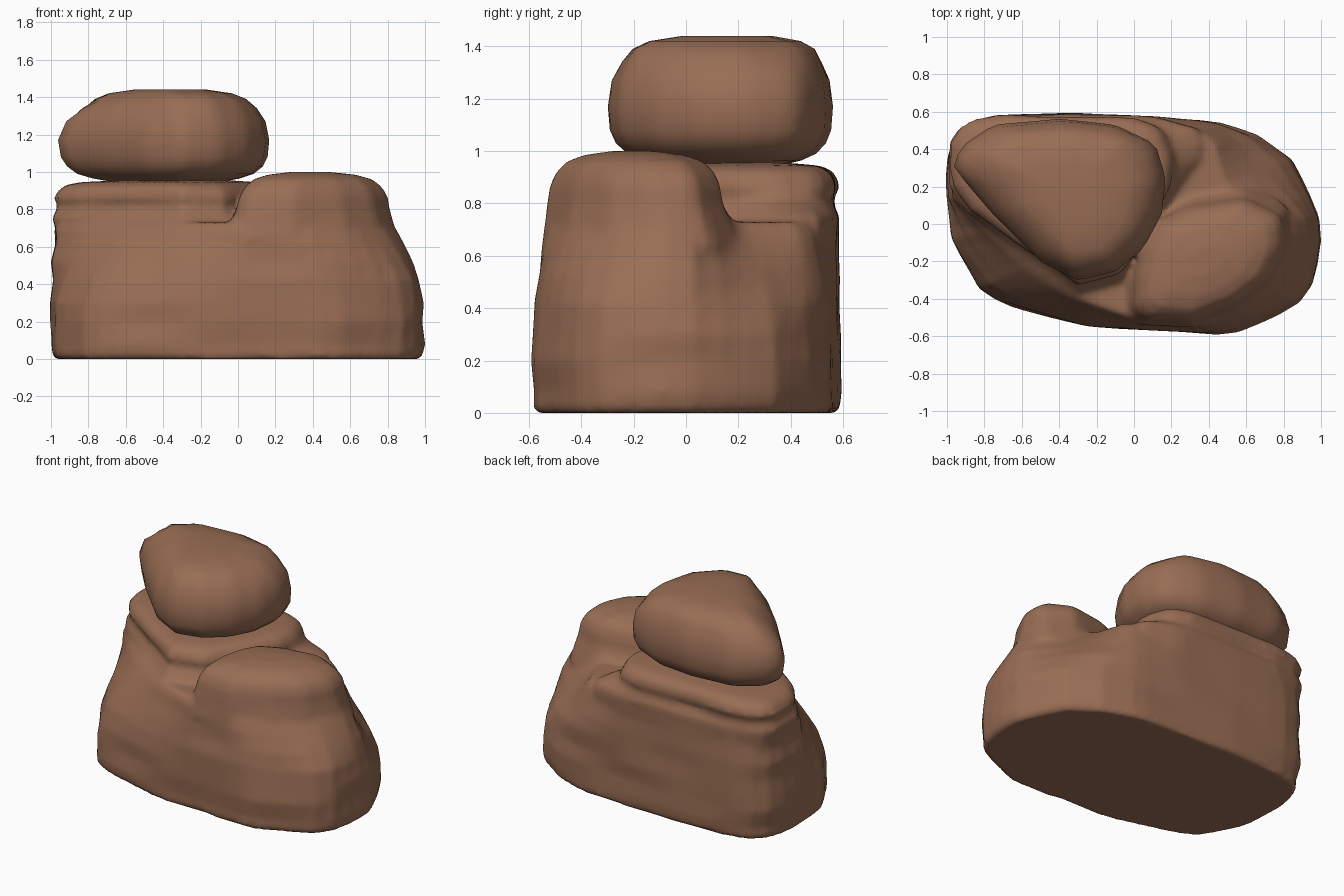
import bpy, bmesh, math
from mathutils import Vector, noise

if "Cube" in bpy.data.objects:
    bpy.data.objects.remove(bpy.data.objects["Cube"])

N = 56  # points around each ring

rock = bpy.data.materials.new("brown rock")
rock.diffuse_color = (0.32, 0.155, 0.09, 1)
rock.use_nodes = True
rock.node_tree.nodes["Principled BSDF"].inputs["Base Color"].default_value = rock.diffuse_color


def radius(outline, c, a):
    """Distance from c to the outline along angle a."""
    dx, dy = math.cos(a), math.sin(a)
    best = 0
    for i, (x1, y1) in enumerate(outline):
        x2, y2 = outline[(i + 1) % len(outline)]
        ex, ey = x2 - x1, y2 - y1
        den = dx * ey - dy * ex
        if abs(den) < 1e-9:
            continue
        px, py = x1 - c[0], y1 - c[1]
        t = (px * ey - py * ex) / den
        u = (px * dy - py * dx) / den
        if t > 0 and -1e-6 <= u <= 1 + 1e-6:
            best = max(best, t)
    return best


def boulder(name, c, low, high, levels, rough):
    """Stack rings blending two outlines; levels are (z, blend, scale)."""
    bm = bmesh.new()
    rings = []
    for z, t, s in levels:
        ring = []
        for i in range(N):
            a = 2 * math.pi * i / N
            r = (radius(low, c, a) * (1 - t) + radius(high, c, a) * t) * s
            x, y = c[0] + r * math.cos(a), c[1] + r * math.sin(a)
            k = 1 + rough * noise.noise(Vector((x * 2, y * 2, z * 8)))
            ring.append(bm.verts.new((c[0] + (x - c[0]) * k, c[1] + (y - c[1]) * k, z)))
        rings.append(ring)
    for a, b in zip(rings, rings[1:]):
        for i in range(N):
            j = (i + 1) % N
            bm.faces.new((a[i], a[j], b[j], b[i]))
    bm.faces.new(rings[0][::-1])
    bm.faces.new(rings[-1])
    me = bpy.data.meshes.new(name)
    bm.to_mesh(me)
    bm.free()
    me.materials.append(rock)
    ob = bpy.data.objects.new(name, me)
    bpy.context.collection.objects.link(ob)
    return ob


def select(obs):
    bpy.ops.object.select_all(action='DESELECT')
    for o in obs:
        o.select_set(True)
    bpy.context.view_layer.objects.active = obs[0]


# Wide base rock
foot = [(-1, .3), (-.98, -.1), (-.82, -.37), (-.65, -.44), (-.25, -.55), (.5, -.59),
        (.75, -.5), (.88, -.44), (.97, -.32), (1, -.15), (1, 0), (.92, .2), (.84, .35),
        (.65, .48), (.43, .55), (-.3, .59), (-.72, .58), (-.93, .53)]
rim = [(-.98, .35), (-.97, .12), (-.6, -.2), (-.3, -.4), (0, -.52), (.35, -.54), (.6, -.44),
       (.78, -.25), (.84, -.08), (.8, .05), (.52, .2), (.44, .46), (.1, .57), (-.7, .58), (-.93, .52)]
base = boulder("base_rock", (-.05, .03), foot, rim,
               [(0, 0, .975), (.02, 0, .99), (.08, 0, .995), (.2, 0, 1), (.3, .1, 1.005), (.42, .25, 1.015),
                (.52, .46, 1.01), (.62, .7, 1), (.69, .9, 1), (.73, 1, .97)], .025)

# Layered ledge under the loose boulder
ledge_low = [(-.97, .45), (-.97, .2), (-.9, .08), (-.6, -.15), (-.3, -.35), (-.05, -.28), (.1, 0),
             (.25, .2), (.38, .35), (.4, .5), (.1, .57), (-.7, .58), (-.91, .54)]
ledge_top = [(-.97, .45), (-.97, .22), (-.88, .08), (-.6, -.13), (-.3, -.33), (-.06, -.26), (.1, 0),
             (.2, .2), (.22, .35), (.15, .52), (0, .57), (-.7, .58), (-.9, .54)]
ledge = boulder("ledge_rock", (-.3, .2), ledge_low, ledge_top,
                [(.5, 0, .95), (.7, 0, 1), (.75, .2, 1.02), (.79, .5, .98), (.82, .8, .97), (.86, 1, 1.01),
                 (.9, 1, .98), (.93, 1, .92), (.945, 1, .8), (.955, 1, .5)], .04)

# Rounded hump at the front right
hump_low = [(-.08, -.3), (0, -.12), (.12, .04), (.3, .18), (.55, .24), (.82, .1), (.86, -.1),
            (.77, -.3), (.58, -.46), (.3, -.55), (.02, -.54), (-.06, -.46)]
hump_top = [(.0, -.3), (.04, -.12), (.12, .02), (.3, .1), (.6, .14), (.8, .04), (.81, -.12),
            (.72, -.3), (.55, -.43), (.3, -.53), (.05, -.51), (0, -.45)]
hump = boulder("hump_rock", (.38, -.2), hump_low, hump_top,
               [(.5, 0, .97), (.64, 0, 1), (.72, .4, 1), (.8, .9, 1), (.87, 1, .98), (.92, 1, .91), (.96, 1, .79),
                (.985, 1, .58), (1, 1, .25)], .02)

# Fuse base, ledge and hump into one weathered surface
select([base, ledge, hump])
bpy.ops.object.join()
base.name = "base_rock"
m = base.modifiers.new("fuse", 'REMESH')
m.mode = 'VOXEL'
m.voxel_size = .02
m.use_smooth_shade = True
m = base.modifiers.new("weather", 'SMOOTH')
m.factor = .5
m.iterations = 4

# Loose boulder on top
loose = [(-.96, .3), (-.93, .41), (-.75, .53), (-.4, .56), (-.1, .53), (.12, .43), (.175, .25),
         (.15, .05), (.05, -.13), (-.1, -.25), (-.3, -.3), (-.5, -.2), (-.75, .05)]
crown = [(-.76, .35), (-.62, .46), (-.3, .49), (-.06, .43), (.03, .2), (-.02, -.04), (-.16, -.19),
         (-.34, -.2), (-.6, .08)]
top = boulder("loose_boulder", (-.36, .17), loose, crown,
              [(.95, 0, .55), (.965, 0, .7), (.99, 0, .84), (1.03, 0, .93), (1.08, 0, .98), (1.17, 0, 1),
               (1.27, .15, 1), (1.34, .5, 1), (1.39, .9, 1), (1.42, 1, .85), (1.44, 1, .5)], .02)
select([top])
bpy.ops.object.shade_smooth_by_angle(angle=math.radians(50))
